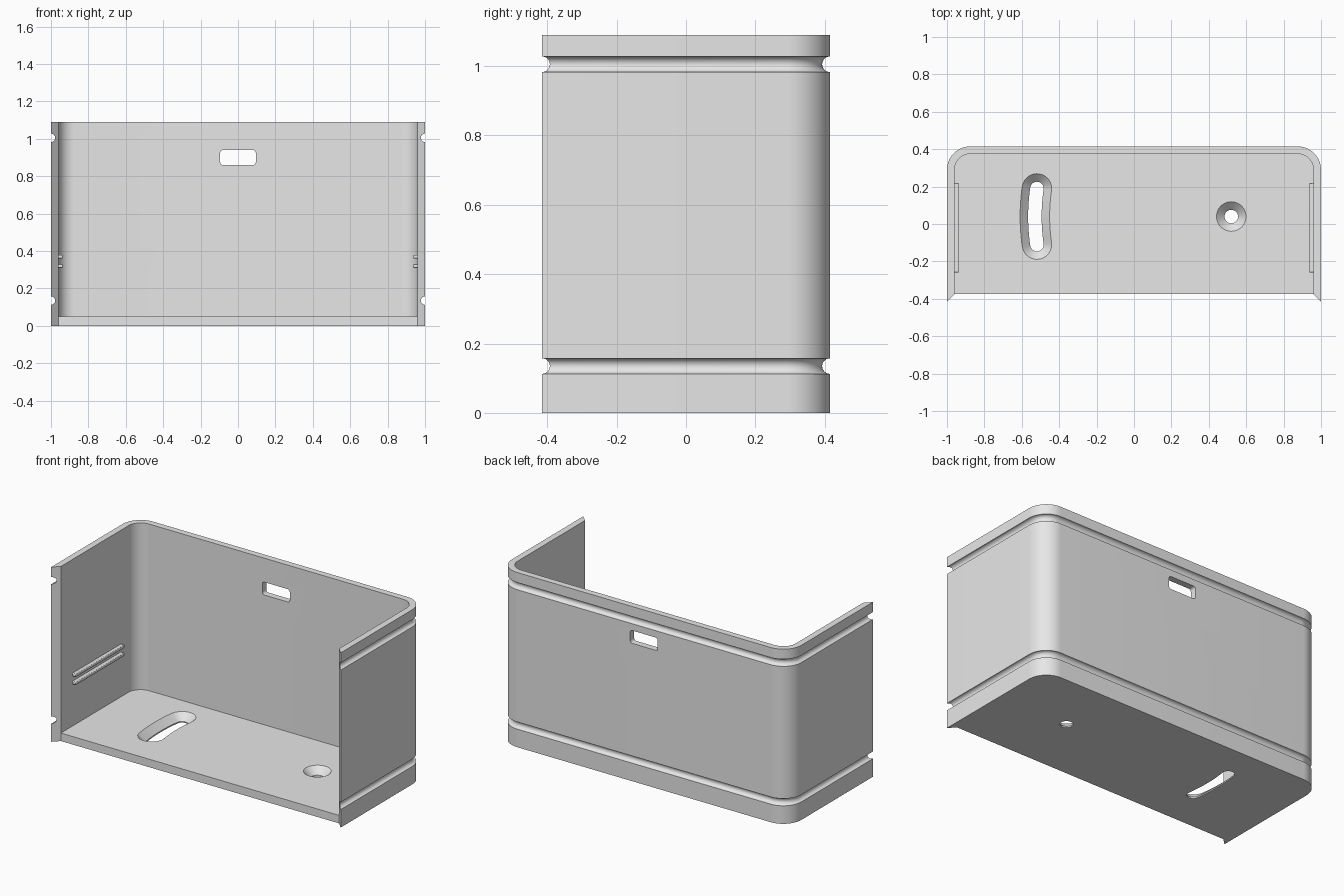
import bpy, bmesh
from math import sin, cos, pi, radians, asin

if "Cube" in bpy.data.objects:
    bpy.data.objects.remove(bpy.data.objects["Cube"], do_unlink=True)

HEIGHT, WALL, FLOOR = 1.09, 0.04, 0.05
FRONT, BACK, CORNER = -0.415, 0.415, 0.125
GROOVE_R, GROOVES = 0.0225, (0.135, 1.005)

grey = bpy.data.materials.new("light grey")
grey.use_nodes = True
grey.diffuse_color = (0.8, 0.8, 0.8, 1)
grey.node_tree.nodes["Principled BSDF"].inputs["Base Color"].default_value = (0.8, 0.8, 0.8, 1)


def loft(name, rings, closed=True):
    """Skin a list of equal rings and cap both ends."""
    bm = bmesh.new()
    vs = [[bm.verts.new(p) for p in ring] for ring in rings]
    n = len(vs[0])
    for a, b in zip(vs, vs[1:]):
        for i in range(n):
            j = (i + 1) % n
            bm.faces.new((a[i], a[j], b[j], b[i]))
    bm.faces.new(vs[0][::-1])
    bm.faces.new(vs[-1])
    bmesh.ops.recalc_face_normals(bm, faces=bm.faces)
    mesh = bpy.data.meshes.new(name)
    bm.to_mesh(mesh)
    bm.free()
    mesh.materials.append(grey)
    ob = bpy.data.objects.new(name, mesh)
    bpy.context.collection.objects.link(ob)
    return ob


def activate(ob):
    bpy.ops.object.select_all(action='DESELECT')
    ob.select_set(True)
    bpy.context.view_layer.objects.active = ob


def cut(ob, cutter):
    cutter.hide_render = True
    mod = ob.modifiers.new("cut", 'BOOLEAN')
    mod.operation, mod.solver, mod.object = 'DIFFERENCE', 'EXACT', cutter
    activate(ob)
    bpy.ops.object.modifier_apply(modifier=mod.name)
    bpy.data.objects.remove(cutter, do_unlink=True)


def smooth(ob):
    activate(ob)
    bpy.ops.object.shade_smooth_by_angle(angle=radians(30))


def outline(d):
    """U-shaped plan, inset by d, with mitred front ends."""
    pts = [(1 - d, FRONT + d)]
    for side, start in ((1, 0), (-1, pi / 2)):
        for k in range(17):
            a = start + k * pi / 32
            pts.append((side * (1 - CORNER) + (CORNER - d) * cos(a),
                        BACK - CORNER + (CORNER - d) * sin(a)))
    return pts + [(d - 1, FRONT + d)]


# Wall section (inset, height) with two round grooves, swept around the plan
section = [(0, 0)]
for zc in GROOVES:
    for k in range(17):
        a = k * pi / 16
        section.append((GROOVE_R * sin(a), zc - GROOVE_R * cos(a)))
section += [(0, HEIGHT), (WALL, HEIGHT), (WALL, FLOOR), (WALL, 0)]
columns = [[(x, y, z) for x, y in outline(d)] for d, z in section]
wall = loft("wall", list(zip(*columns)))

# Rounded window through the back wall
window = []
for i, (sx, sz) in enumerate(((1, 1), (-1, 1), (-1, -1), (1, -1))):
    for k in range(7):
        a = (i + k / 6) * pi / 2
        window.append((sx * 0.08 + 0.015 * cos(a), 0.9 + sz * 0.025 + 0.015 * sin(a)))
cut(wall, loft("window_cutter", [[(x, y, z) for x, z in window] for y in (0.3, 0.5)]))
smooth(wall)

# Floor plate
floor = loft("floor", [[(x, y, z) for x, y in outline(WALL)] for z in (0, FLOOR)])

# Countersunk pivot hole and the curved slot centred on it
PX, PY, ARC = 0.52, 0.04, 1.05
HALF = asin(0.15 / ARC)


def hole_ring(r, z):
    return [(PX + r * cos(k * pi / 24), PY + r * sin(k * pi / 24), z) for k in range(48)]


def slot_ring(r, z):
    pts = []
    n = 12

    def polar(rad, a):
        return (PX - rad * cos(a), PY - rad * sin(a), z)

    for k in range(n + 1):
        pts.append(polar(ARC + r, -HALF + 2 * HALF * k / n))
    for end in (1, -1):
        cx, cy, _ = polar(ARC, end * HALF)
        base = end * HALF + (pi if end == 1 else 0)
        for k in range(1, 16):
            a = base + k * pi / 16
            pts.append((cx + r * cos(a), cy + r * sin(a), z))
        if end == 1:
            for k in range(n + 1):
                pts.append(polar(ARC - r, HALF - 2 * HALF * k / n))
    return pts


levels = ((0.036, -0.02), (0.036, 0.008), (0.079, FLOOR), (0.079, FLOOR + 0.02))
for name, ring in (("pivot_hole_cutter", hole_ring), ("slot_cutter", slot_ring)):
    cut(floor, loft(name, [ring(r, z) for r, z in levels]))
smooth(floor)

# Pairs of small guide ridges inside the side walls
for side, label in ((1, "left"), (-1, "right")):
    for z, level in ((0.32, "lower"), (0.37, "upper")):
        xs = (side * 0.937, side * 0.97)
        ring = [(xs[0], z - 0.01), (xs[1], z - 0.01), (xs[1], z + 0.01), (xs[0], z + 0.01)]
        ridge = loft(f"{label}_{level}_ridge",
                     [[(x, y, h) for x, h in ring] for y in (-0.26, 0.22)])
        bevel = ridge.modifiers.new("bevel", 'BEVEL')
        bevel.width, bevel.segments = 0.004, 2
        smooth(ridge)
